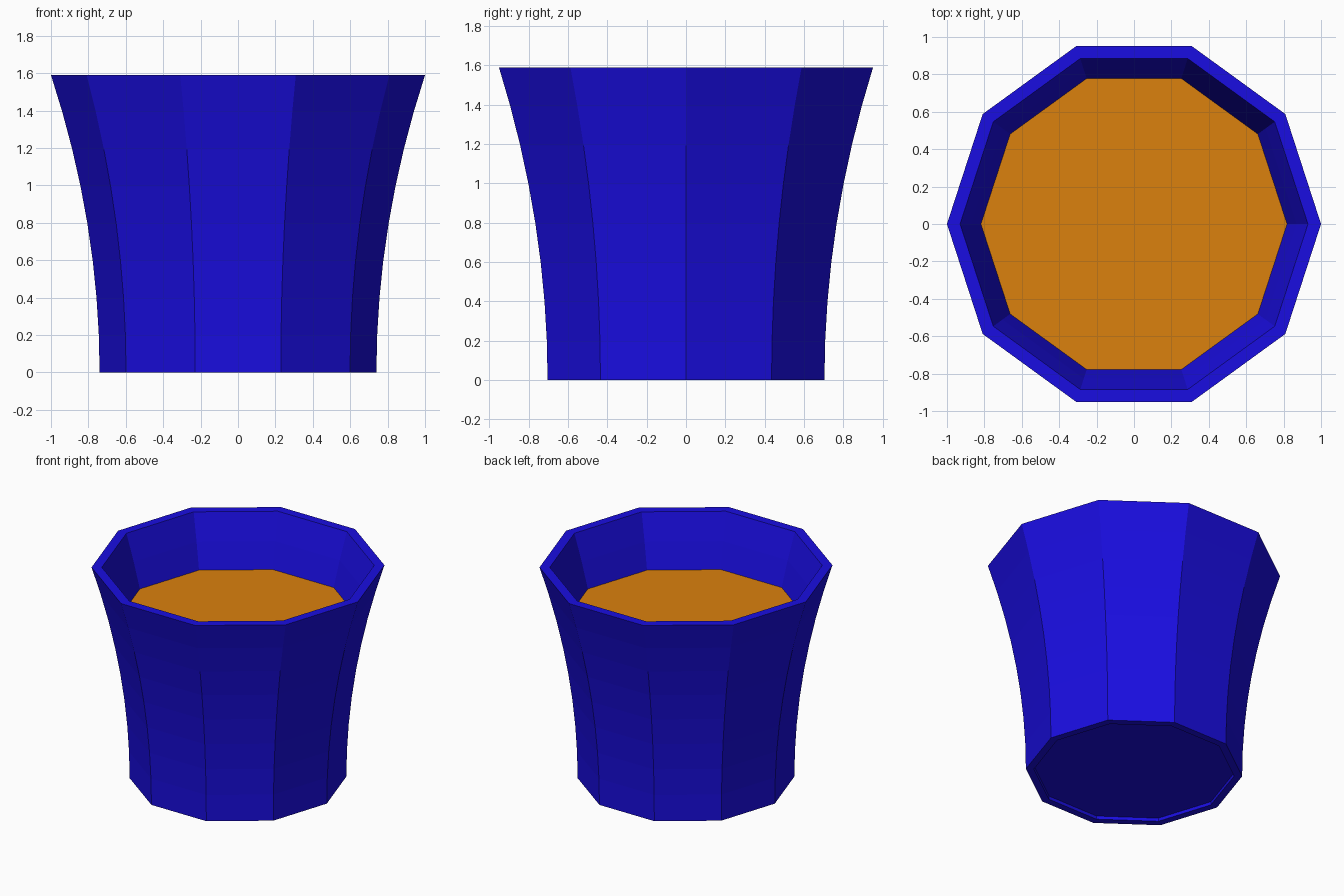
import bpy, bmesh
from math import cos, sin, pi

if "Cube" in bpy.data.objects:
    bpy.data.objects.remove(bpy.data.objects["Cube"])

SIDES, HEIGHT, R_BASE, R_TOP, WALL = 10, 1.59, 0.74, 1.0, 0.07


def material(name, color):
    m = bpy.data.materials.new(name)
    m.diffuse_color = (*color, 1)
    m.use_nodes = True
    m.node_tree.nodes["Principled BSDF"].inputs["Base Color"].default_value = m.diffuse_color
    return m


def outer_radius(z):
    return R_BASE + (R_TOP - R_BASE) * (z / HEIGHT) ** 2


def lathe(name, profile, mat):
    """Spin (radius, z) points into a ten-sided solid capped at both ends."""
    bm = bmesh.new()
    rings = [[bm.verts.new((r * cos(2 * pi * i / SIDES), r * sin(2 * pi * i / SIDES), z))
              for i in range(SIDES)] for r, z in profile]
    for a, b in zip(rings, rings[1:]):
        for i in range(SIDES):
            j = (i + 1) % SIDES
            bm.faces.new((a[i], a[j], b[j], b[i]))
    bm.faces.new(rings[0][::-1])
    bm.faces.new(rings[-1])
    bmesh.ops.recalc_face_normals(bm, faces=bm.faces)
    mesh = bpy.data.meshes.new(name)
    bm.to_mesh(mesh)
    bm.free()
    mesh.materials.append(mat)
    obj = bpy.data.objects.new(name, mesh)
    bpy.context.collection.objects.link(obj)
    return obj


blue = material("blue_glaze", (0.01, 0.004, 0.75))
orange = material("orange_fill", (0.71, 0.22, 0.004))

# Flared pot: recessed foot, curved outside, flat rim, curved inside, floor
STEPS = 8
levels = [HEIGHT * i / STEPS for i in range(STEPS + 1)]
outside = [(outer_radius(z), z) for z in levels]
inside = [(outer_radius(z) - WALL, z) for z in reversed(levels[1:])]
foot = [(R_BASE - 0.055, 0.025), (R_BASE - 0.055, 0)]
lathe("pot", foot + outside + inside, blue)

# Filling surface inside the pot
FILL = 1.2
r_fill = outer_radius(FILL) - WALL
lathe("filling", [(r_fill - 0.02, FILL - 0.1), (r_fill + 0.005, FILL)], orange)
